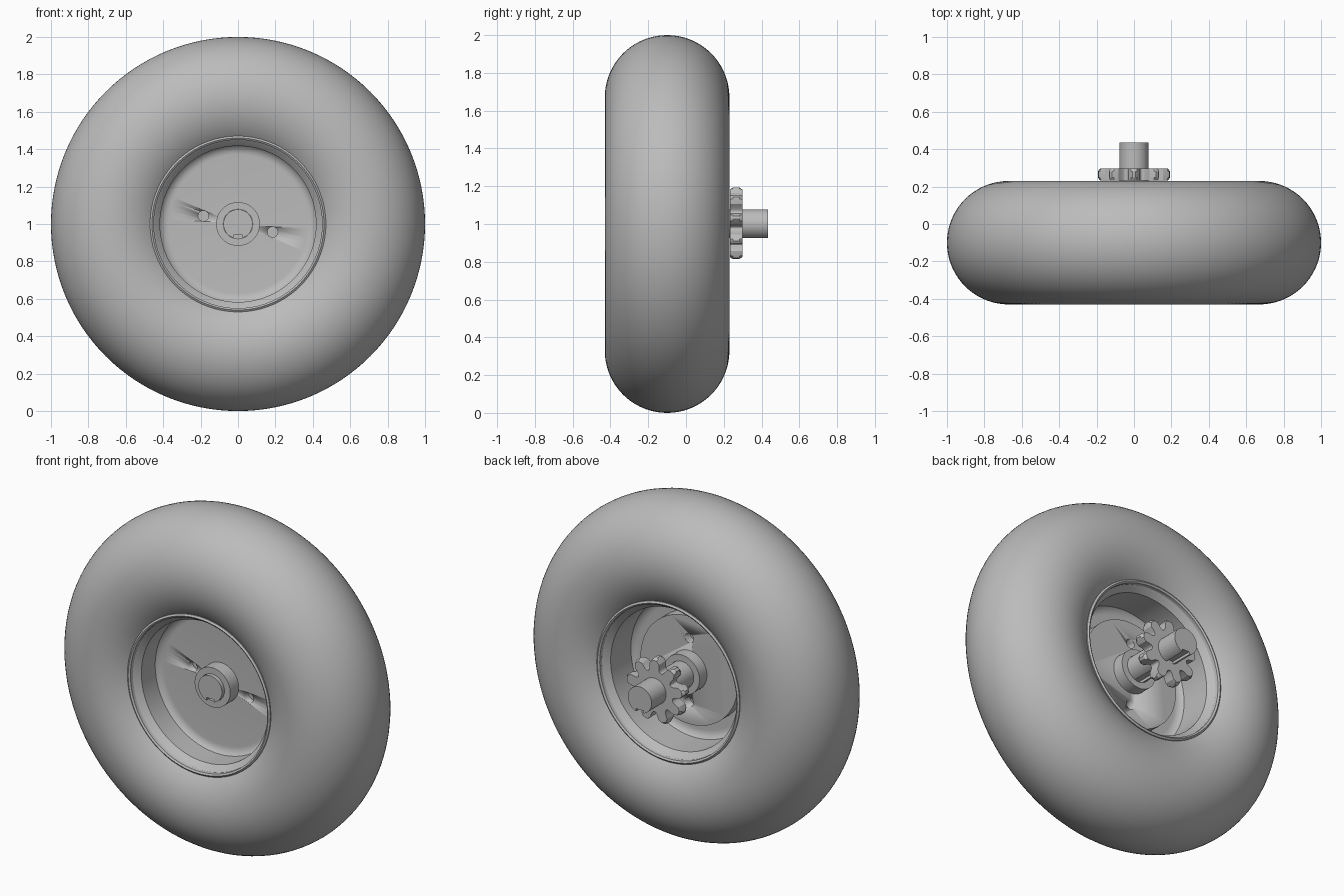
import bpy, bmesh, math
from mathutils import Vector

if "Cube" in bpy.data.objects:
    bpy.data.objects.remove(bpy.data.objects["Cube"])

AXLE_Z = 1.0
TYRE_Y = -0.10

grey = bpy.data.materials.new("plain grey")
grey.use_nodes = True
colour = (0.5, 0.5, 0.5, 1)
grey.diffuse_color = colour
grey.node_tree.nodes["Principled BSDF"].inputs["Base Color"].default_value = colour


def finish(bm, name, angle=35):
    bmesh.ops.recalc_face_normals(bm, faces=bm.faces)
    mesh = bpy.data.meshes.new(name)
    bm.to_mesh(mesh)
    bm.free()
    mesh.materials.append(grey)
    obj = bpy.data.objects.new(name, mesh)
    bpy.context.collection.objects.link(obj)
    obj.location.z = AXLE_Z
    bpy.ops.object.select_all(action='DESELECT')
    obj.select_set(True)
    bpy.context.view_layer.objects.active = obj
    bpy.ops.object.shade_smooth_by_angle(angle=math.radians(angle))
    return obj


def loft(rings, name, closed=False, caps=True, angle=35):
    """Join rings of equal length with quads."""
    bm = bmesh.new()
    loops = [[bm.verts.new(p) for p in ring] for ring in rings]
    n = len(loops[0])
    pairs = list(zip(loops, loops[1:]))
    if closed:
        pairs.append((loops[-1], loops[0]))
    for a, b in pairs:
        for i in range(n):
            j = (i + 1) % n
            bm.faces.new((a[i], a[j], b[j], b[i]))
    if caps and not closed:
        bm.faces.new(loops[0])
        bm.faces.new(loops[-1])
    return finish(bm, name, angle)


def circle(r, y, n):
    return [Vector((r * math.cos(math.tau * i / n), y, r * math.sin(math.tau * i / n)))
            for i in range(n)]


def lathe(profile, name, closed=False, n=96, angle=35):
    """Turn a profile of (radius, y) points around the axle."""
    return loft([circle(r, y, n) for r, y in profile], name, closed, True, angle)


def arc(cr, cy, rad, start, end, steps):
    angles = [math.radians(start + (end - start) * i / steps) for i in range(steps + 1)]
    return [(cr + rad * math.cos(a), cy + rad * math.sin(a)) for a in angles]


def drill(obj, spots, y, depth, radius):
    """Sink blind holes into a part."""
    for x, z in spots:
        ring = [circle(radius, y + s * depth, 24) for s in (-1, 1)]
        cutter = loft([[p + Vector((x, 0, z)) for p in r] for r in ring], "hole_cutter")
        cutter.hide_render = True
        mod = obj.modifiers.new("hole", 'BOOLEAN')
        mod.operation, mod.solver, mod.object = 'DIFFERENCE', 'EXACT', cutter
        bpy.context.view_layer.objects.active = obj
        bpy.ops.object.modifier_apply(modifier=mod.name)
        bpy.data.objects.remove(cutter)


# Tyre: open section that ends hidden under the rim
tyre_section = arc(0.67, TYRE_Y, 0.33, -140, 140, 56)
lathe(tyre_section, "tyre", closed=True, n=128)

# Rim barrel: mirrored flanges with a rounded lip
half = [(0.43, 0.0), (0.43, 0.215), (0.45, 0.245), (0.45, 0.268), (0.46, 0.275),
        (0.47, 0.268), (0.47, 0.20)]
barrel = [(r, TYRE_Y + y) for r, y in half]
barrel += [(r, TYRE_Y - y) for r, y in reversed(half[1:])]
lathe(barrel, "rim_barrel", closed=True)

# Wheel web with fillets blending into the barrel
FRONT, BACK, PLATE = -0.16, -0.10, -0.03
F = 0.06
web = [(0.05, FRONT)] + arc(0.431 - F, FRONT - F, F, 90, 0, 8)
web += arc(0.431 - F, BACK + F, F, 0, -90, 8) + [(0.05, BACK)]
web_obj = lathe(web, "rim_web")
drill(web_obj, [(-0.185, 0.043), (0.185, -0.043)], FRONT, 0.04, 0.028)

# Backing plate with its own bolt holes
plate = lathe([(0.32, BACK - 0.01), (0.32, PLATE)], "backing_plate")
drill(plate, [(0, 0.19), (0, -0.19)], PLATE, 0.05, 0.028)

# Hub sleeve, open at both ends around the axle
lathe([(0.117, -0.24), (0.117, 0.04), (0.079, 0.04), (0.079, -0.24)],
      "hub", closed=True, n=64)

# Axle with a keyway along its underside
R, KEY = 0.078, 0.024
gap = math.asin(KEY / R)
outline = []
for i in range(49):
    a = -math.pi / 2 + gap + (math.tau - 2 * gap) * i / 48
    outline.append((R * math.cos(a), R * math.sin(a)))
outline += [(-KEY, -0.058), (KEY, -0.058)]
loft([[Vector((x, y, z)) for x, z in outline] for y in (-0.262, 0.435)], "axle")

# Sprocket: rounded gullets between tapered teeth
TEETH = 9
step = math.tau / TEETH
tooth = []
for k in range(TEETH):
    mid = math.pi / 2 + k * step
    # tooth tip, then round gullet to the next tooth
    for t in (-0.12, -0.06, 0.06, 0.12):
        tooth.append((mid + t * step, 0.2 - 0.1 * abs(t)))
    for i in range(9):
        u = -1 + i / 4
        tooth.append((mid + step * (0.5 + 0.24 * u),
                      0.166 - 0.046 * math.sqrt(max(0, 1 - u * u))))
layers = [(0.232, 0.182), (0.248, 1), (0.282, 1), (0.298, 0.182)]
loft([[Vector((min(r, cap) * math.cos(a), y, min(r, cap) * math.sin(a)))
       for a, r in tooth] for y, cap in layers], "sprocket", angle=30)
